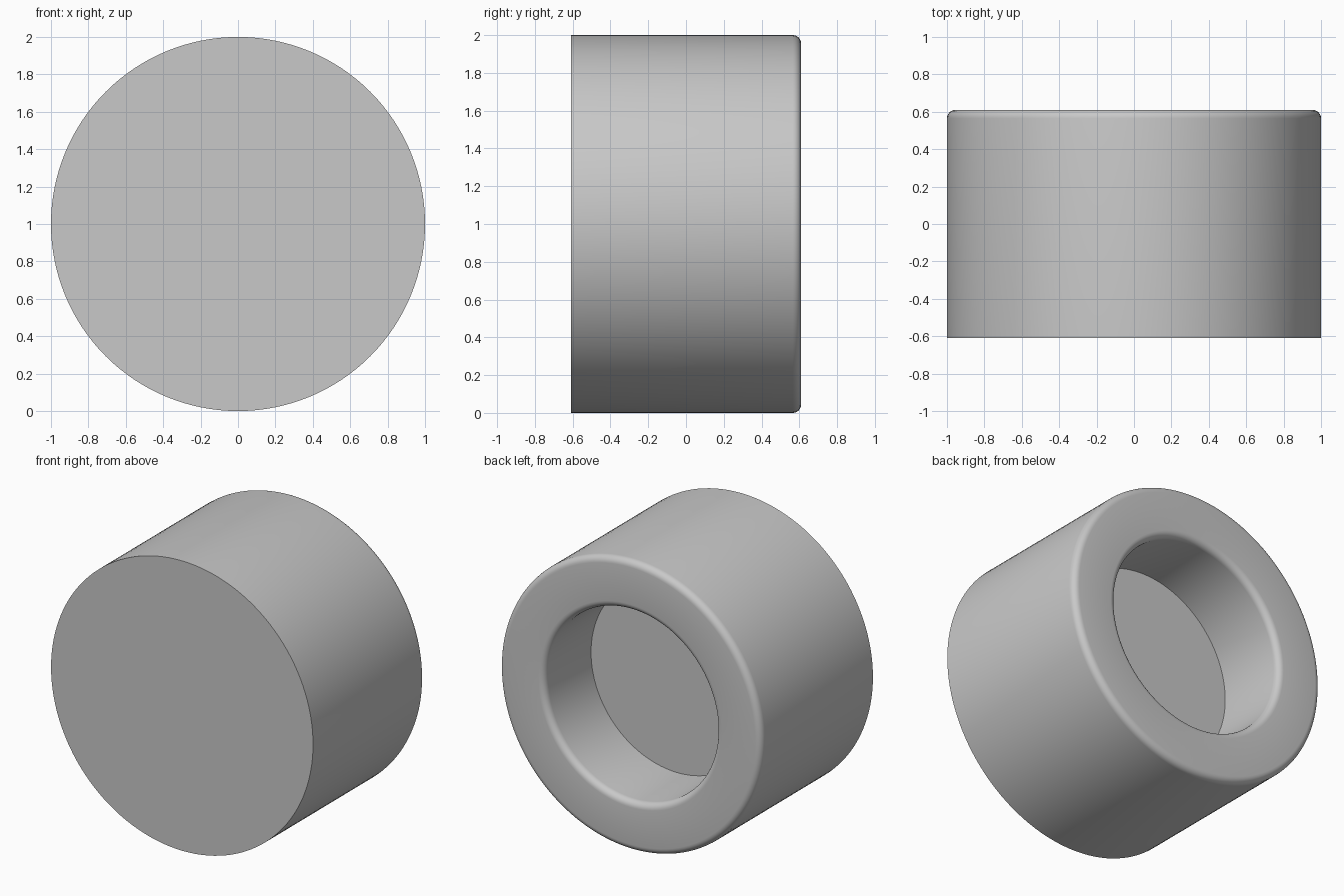
import bpy
import bmesh
import math
from mathutils import Matrix, Vector

cube = bpy.data.objects.get("Cube")
if cube:
    bpy.data.objects.remove(cube, do_unlink=True)

R_OUT, R_BORE = 1.0, 0.655       # outer wall and blind bore
HALF, DEPTH = 0.61, 0.51         # half length and bore depth
FILLET, ARC, SIDES = 0.045, 6, 128

grey = bpy.data.materials.new("plain grey")
grey.use_nodes = True
colour = (0.58, 0.58, 0.58, 1)
grey.diffuse_color = colour
grey.node_tree.nodes["Principled BSDF"].inputs["Base Color"].default_value = colour


def fillet(radius, start, end):
    """Quarter arc of (radius, y) points on the back rim."""
    for i in range(ARC + 1):
        a = math.radians(start + (end - start) * i / ARC)
        yield radius + FILLET * math.cos(a), HALF - FILLET + FILLET * math.sin(a)


# Half section: front centre, outer wall, rounded rims, bore, bore floor
profile = [(0, -HALF), (R_OUT, -HALF)]
profile += fillet(R_OUT - FILLET, 0, 90)
profile += fillet(R_BORE + FILLET, 90, 180)
profile += [(R_BORE, HALF - DEPTH), (0, HALF - DEPTH)]

# Spin the section about the y axis
bm = bmesh.new()
verts = [bm.verts.new((r, y, 0)) for r, y in profile]
edges = [bm.edges.new(pair) for pair in zip(verts, verts[1:])]
bmesh.ops.spin(bm, geom=verts + edges, cent=(0, 0, 0), axis=(0, 1, 0),
               angle=math.tau, steps=SIDES, use_duplicate=False)
bmesh.ops.remove_doubles(bm, verts=bm.verts, dist=0.0001)
bmesh.ops.recalc_face_normals(bm, faces=bm.faces)
bmesh.ops.transform(bm, matrix=Matrix.Translation(Vector((0, 0, R_OUT))), verts=bm.verts)

mesh = bpy.data.meshes.new("round_cap")
bm.to_mesh(mesh)
bm.free()
mesh.materials.append(grey)
cap = bpy.data.objects.new("round_cap", mesh)
bpy.context.collection.objects.link(cap)

# Smooth walls and rims, crisp front edge and bore floor
bpy.ops.object.select_all(action="DESELECT")
cap.select_set(True)
bpy.context.view_layer.objects.active = cap
bpy.ops.object.shade_smooth_by_angle(angle=math.radians(35))
